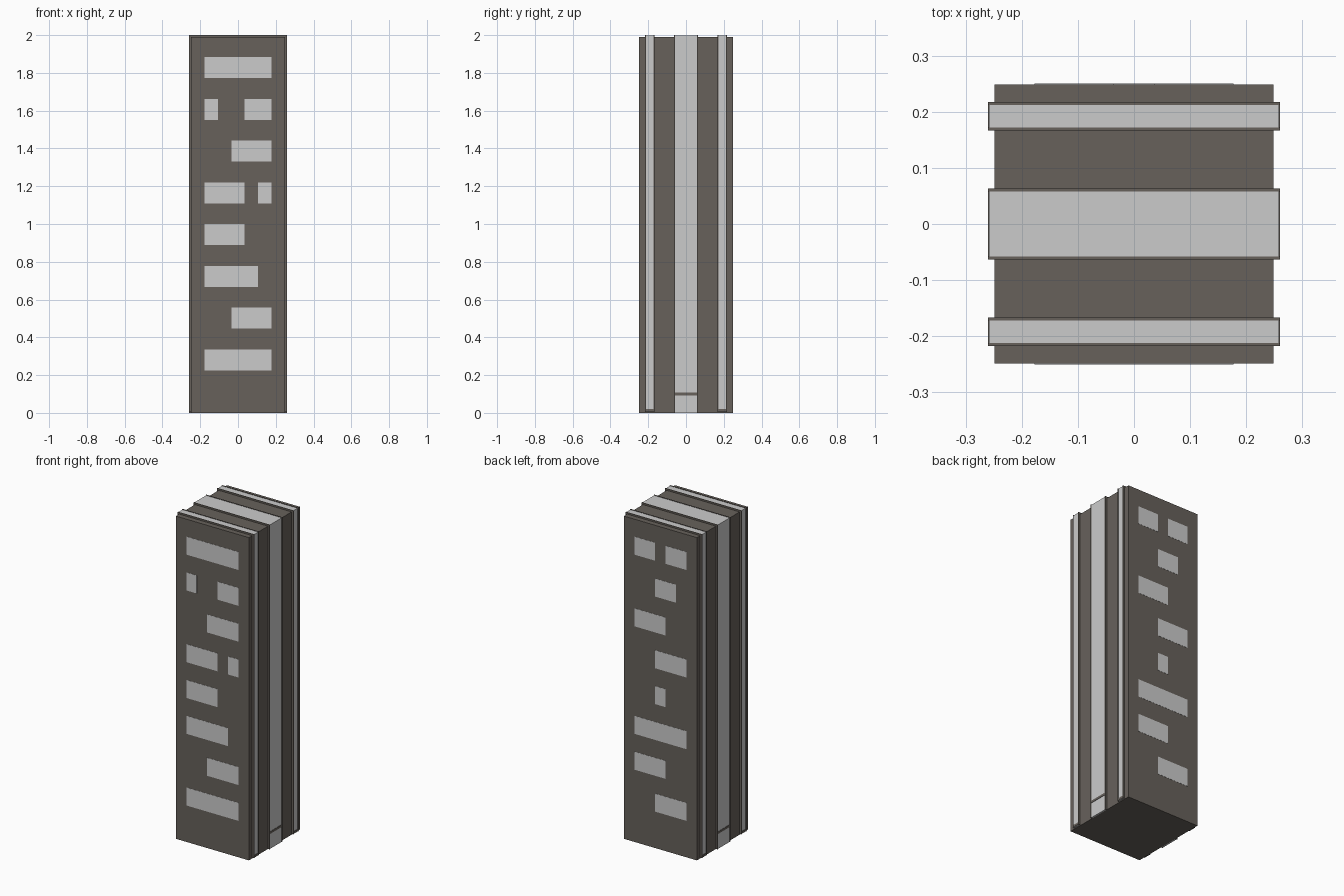
import bpy, bmesh

if "Cube" in bpy.data.objects:
    bpy.data.objects.remove(bpy.data.objects["Cube"])

# dark wall colour; windows and band infill stay plain grey
wall = bpy.data.materials.new("wall_brown")
wall.diffuse_color = (0.135, 0.12, 0.105, 1)
wall.use_nodes = True
wall.node_tree.nodes["Principled BSDF"].inputs["Base Color"].default_value = wall.diffuse_color
TOP = 2.0


def make(name, bm, mat=None):
    bmesh.ops.recalc_face_normals(bm, faces=bm.faces)
    me = bpy.data.meshes.new(name)
    bm.to_mesh(me)
    bm.free()
    ob = bpy.data.objects.new(name, me)
    bpy.context.collection.objects.link(ob)
    if mat:
        me.materials.append(mat)
    return ob


def box(name, x, y, z, mat=None):
    bm = bmesh.new()
    bmesh.ops.create_cube(bm, size=1)
    for v in bm.verts:
        for i, (a, b) in enumerate((x, y, z)):
            v.co[i] = a if v.co[i] < 0 else b
    return make(name, bm, mat)


def arch(name, y0, y1, half, top, bottom, mat=None):
    """Strip running up one side, over the roof and down the other."""
    inner, roof = 0.24, 1.98
    pts = [(-half, bottom), (-half, top), (half, top), (half, bottom),
           (inner, bottom), (inner, roof), (-inner, roof), (-inner, bottom)]
    bm = bmesh.new()
    face = bm.faces.new([bm.verts.new((x, y0, z)) for x, z in pts])
    ext = bmesh.ops.extrude_face_region(bm, geom=[face])["geom"]
    bmesh.ops.translate(bm, vec=(0, y1 - y0, 0),
                        verts=[v for v in ext if isinstance(v, bmesh.types.BMVert)])
    return make(name, bm, mat)


# main tower block
box("tower_body", (-0.249, 0.249), (-0.249, 0.249), (0, 1.99), wall)

# three bands: centre y, half width, rail width, bottom of infill, sill height
bands = [("front", -0.192, 0.025, 0.005, 0.005, 0.013),
         ("middle", 0.0, 0.0635, 0.006, 0.0, 0.10),
         ("rear", 0.192, 0.025, 0.005, 0.005, 0.013)]
for name, y, w, rail, bottom, sill in bands:
    arch(name + "_band_infill", y - w + rail, y + w - rail, 0.258, TOP - 0.002, bottom)
    arch(name + "_band_rail_a", y - w, y - w + rail, 0.26, TOP, bottom, wall)
    arch(name + "_band_rail_b", y + w - rail, y + w, 0.26, TOP, bottom, wall)
    for s in (-1, 1):
        box(name + "_band_sill", sorted((s * 0.24, s * 0.26)),
            (y - w + rail, y + w - rail), (sill - 0.007, sill + 0.007), wall)

# window runs per floor (top to bottom) as start/end columns, seen from outside
front_rows = [[(0, 5)], [(0, 1), (3, 5)], [(2, 5)], [(0, 3), (4, 5)],
              [(0, 3)], [(0, 4)], [(2, 5)], [(0, 5)]]
back_rows = [[(0, 2), (3, 5)], [(2, 4)], [(0, 3)], [(2, 5)],
             [(2, 3)], [(0, 5)], [(0, 3)], [(2, 5)]]
COL, LEFT, FLOOR, HEIGHT = 0.071, -0.1775, 0.221, 0.111
for side, rows, s in (("front", front_rows, 1), ("back", back_rows, -1)):
    for r, runs in enumerate(rows):
        z = 1.883 - r * FLOOR
        for a, b in runs:
            box(side + "_window", sorted((s * (LEFT + a * COL), s * (LEFT + b * COL))),
                sorted((-s * 0.24, -s * 0.25)), (z - HEIGHT, z))
